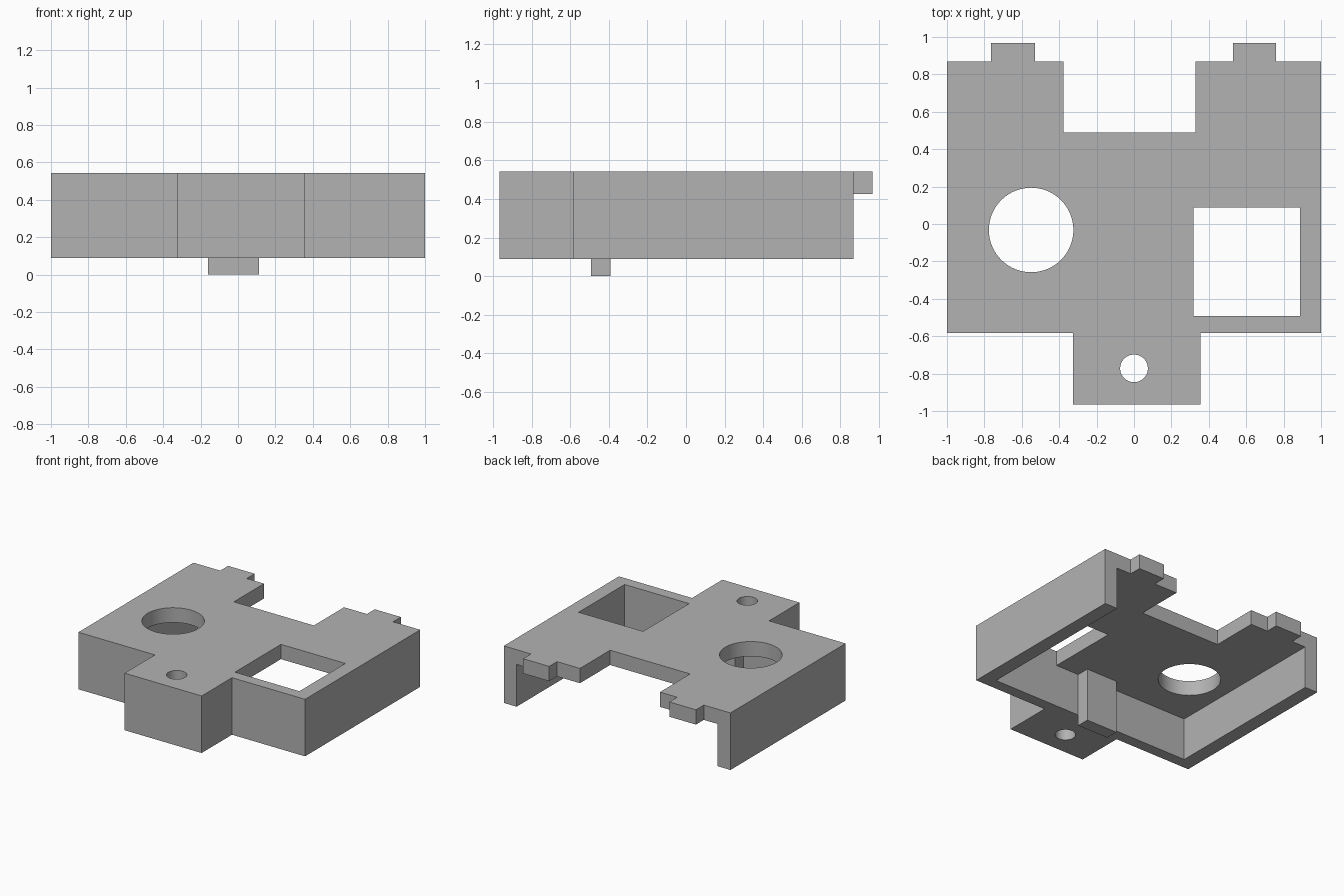
import bpy
import bmesh

if "Cube" in bpy.data.objects:
    bpy.data.objects.remove(bpy.data.objects["Cube"], do_unlink=True)

TOP, PLATE, RIM = 0.543, 0.425, 0.088

grey = bpy.data.materials.new("plain grey")
grey.use_nodes = True
grey.diffuse_color = (0.45, 0.45, 0.45, 1)
grey.node_tree.nodes["Principled BSDF"].inputs["Base Color"].default_value = grey.diffuse_color


def prism(name, points, z0, z1):
    """Extrude a flat outline from z0 up to z1."""
    bm = bmesh.new()
    face = bm.faces.new([bm.verts.new((x, y, z0)) for x, y in points])
    ext = bmesh.ops.extrude_face_region(bm, geom=[face])["geom"]
    for v in ext:
        if isinstance(v, bmesh.types.BMVert):
            v.co.z = z1
    bmesh.ops.recalc_face_normals(bm, faces=bm.faces)
    mesh = bpy.data.meshes.new(name)
    bm.to_mesh(mesh)
    bm.free()
    mesh.materials.append(grey)
    obj = bpy.data.objects.new(name, mesh)
    bpy.context.collection.objects.link(obj)
    return obj


def rect(x0, x1, y0, y1):
    return [(x0, y0), (x1, y0), (x1, y1), (x0, y1)]


def cylinder(name, x, y, radius):
    bpy.ops.mesh.primitive_cylinder_add(vertices=64, radius=radius, depth=2, location=(x, y, 0.3))
    obj = bpy.context.object
    obj.name = name
    obj.data.materials.append(grey)
    return obj


def combine(body, other, operation):
    """Apply a boolean and drop the helper."""
    bpy.context.view_layer.objects.active = body
    mod = body.modifiers.new(other.name, "BOOLEAN")
    mod.operation, mod.solver, mod.object = operation, "EXACT", other
    other.hide_render = True
    bpy.ops.object.modifier_apply(modifier=mod.name)
    bpy.data.objects.remove(other, do_unlink=True)


# Full outline: front block, body, rear arms with end tabs
right_half = [(0.355, -0.965), (0.355, -0.583), (1, -0.583), (1, 0.868), (0.76, 0.868),
              (0.76, 0.967), (0.53, 0.967), (0.53, 0.868), (0.328, 0.868), (0.328, 0.488)]
left_half = [(-0.378, 0.488), (-0.378, 0.868), (-0.53, 0.868), (-0.53, 0.967), (-0.765, 0.967),
             (-0.765, 0.868), (-1, 0.868), (-1, -0.583), (-0.325, -0.583), (-0.325, -0.965)]
housing = prism("housing", right_half + left_half, RIM, TOP)

# Hollow underside, open at the back
combine(housing, prism("cavity", rect(-0.887, 0.887, -0.493, 1.3), -0.5, PLATE), "DIFFERENCE")

# Openings through the top plate and front block
combine(housing, prism("square_opening", rect(0.318, 0.887, -0.493, 0.087), PLATE - 0.1, 1), "DIFFERENCE")
combine(housing, cylinder("round_opening", -0.55, -0.032, 0.226), "DIFFERENCE")
combine(housing, cylinder("pin_hole", 0, -0.772, 0.074), "DIFFERENCE")

# Post behind the front wall, reaching the ground
combine(housing, prism("post", rect(-0.16, 0.113, -0.493, -0.39), 0, PLATE + 0.05), "UNION")

bpy.ops.object.select_all(action="DESELECT")
housing.select_set(True)
bpy.context.view_layer.objects.active = housing
bpy.ops.object.shade_smooth_by_angle()
